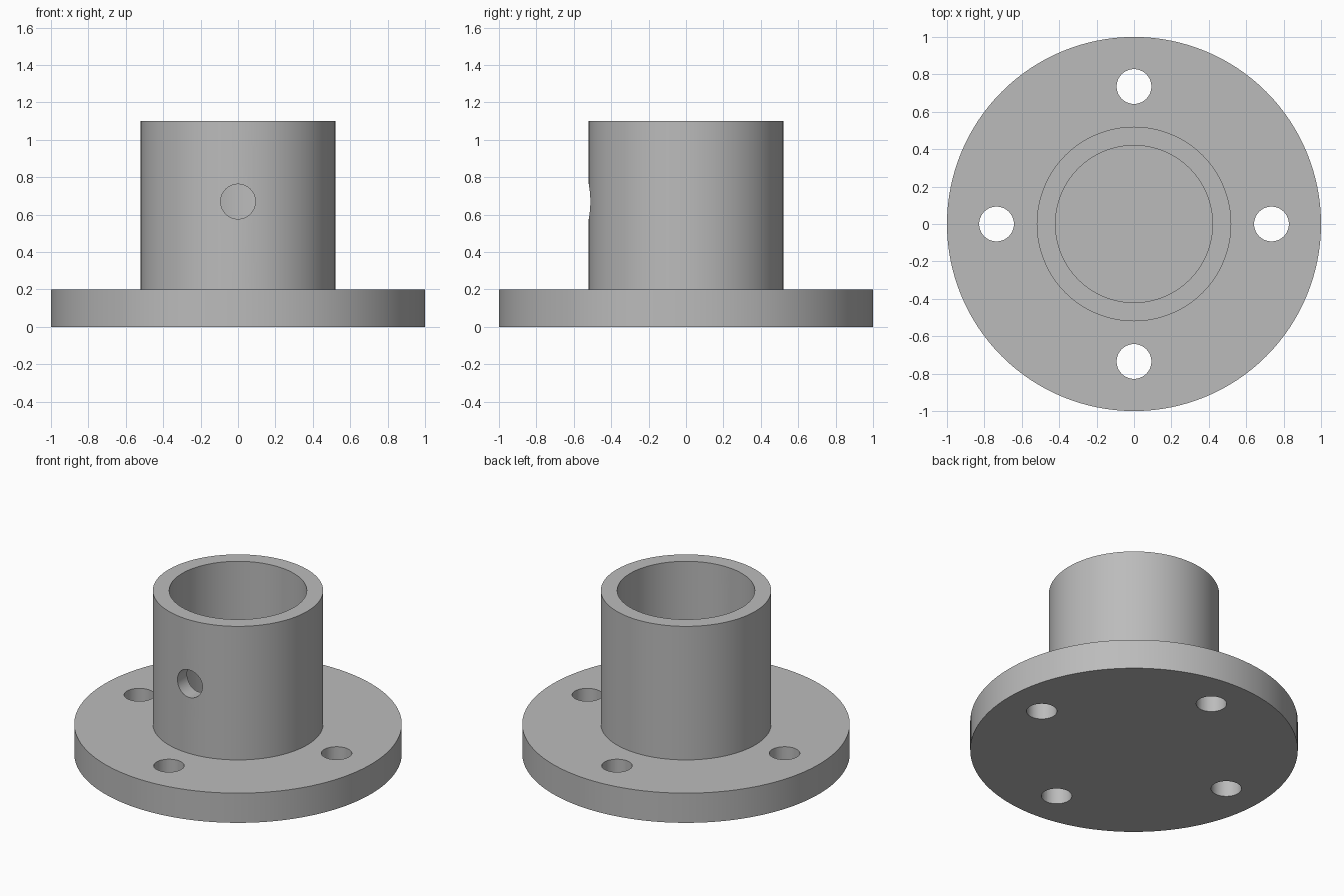
import bpy
import bmesh
from math import radians, cos, sin, pi
from mathutils import Matrix, Vector

cube = bpy.data.objects.get("Cube")
if cube:
    bpy.data.objects.remove(cube, do_unlink=True)

FLANGE_R, FLANGE_H = 1.0, 0.2
TUBE_R, BORE_R, TOP = 0.52, 0.42, 1.1
HOLE_R, BOLT_CIRCLE, SET_HOLE_Z = 0.093, 0.735, 0.67

# Plain grey metal
grey = bpy.data.materials.new("grey_metal")
grey.use_nodes = True
colour = (0.5, 0.5, 0.5, 1)
grey.diffuse_color = colour
grey.node_tree.nodes["Principled BSDF"].inputs["Base Color"].default_value = colour


def add_object(name, bm):
    bmesh.ops.recalc_face_normals(bm, faces=bm.faces[:])
    mesh = bpy.data.meshes.new(name)
    bm.to_mesh(mesh)
    bm.free()
    mesh.materials.append(grey)
    obj = bpy.data.objects.new(name, mesh)
    bpy.context.collection.objects.link(obj)
    return obj


def lathe(name, profile, steps=128):
    """Turn a radius/height profile around the z axis."""
    bm = bmesh.new()
    verts = [bm.verts.new((r, 0, z)) for r, z in profile]
    edges = [bm.edges.new(pair) for pair in zip(verts, verts[1:])]
    bmesh.ops.spin(bm, geom=verts + edges, cent=(0, 0, 0), axis=(0, 0, 1),
                   angle=2 * pi, steps=steps, use_duplicate=False)
    bmesh.ops.remove_doubles(bm, verts=bm.verts[:], dist=1e-4)
    return add_object(name, bm)


def drill(target, name, location, depth, rotation=Matrix()):
    """Cut a round hole through the target."""
    bm = bmesh.new()
    bmesh.ops.create_cone(bm, cap_ends=True, segments=48, radius1=HOLE_R,
                          radius2=HOLE_R, depth=depth,
                          matrix=Matrix.Translation(location) @ rotation)
    cutter = add_object(name, bm)
    cutter.hide_render = True
    mod = target.modifiers.new(name, "BOOLEAN")
    mod.operation = "DIFFERENCE"
    mod.solver = "EXACT"
    mod.object = cutter
    bpy.ops.object.modifier_apply(modifier=name)
    bpy.data.objects.remove(cutter, do_unlink=True)


# Flange disc and hollow tube, turned as one solid
flange = lathe("flanged_tube", [
    (0, 0), (FLANGE_R, 0), (FLANGE_R, FLANGE_H), (TUBE_R, FLANGE_H),
    (TUBE_R, TOP), (BORE_R, TOP), (BORE_R, FLANGE_H), (0, FLANGE_H)])
bpy.ops.object.select_all(action="DESELECT")
flange.select_set(True)
bpy.context.view_layer.objects.active = flange

# Four bolt holes in the flange
for i in range(4):
    a = i * pi / 2
    drill(flange, f"bolt_hole_{i + 1}",
          Vector((BOLT_CIRCLE * cos(a), BOLT_CIRCLE * sin(a), FLANGE_H / 2)),
          FLANGE_H * 2)

# Set screw hole through the front wall only
drill(flange, "set_screw_hole", Vector((0, -TUBE_R, SET_HOLE_Z)),
      TUBE_R, Matrix.Rotation(pi / 2, 4, "X"))

bpy.ops.object.shade_smooth_by_angle(angle=radians(30))
